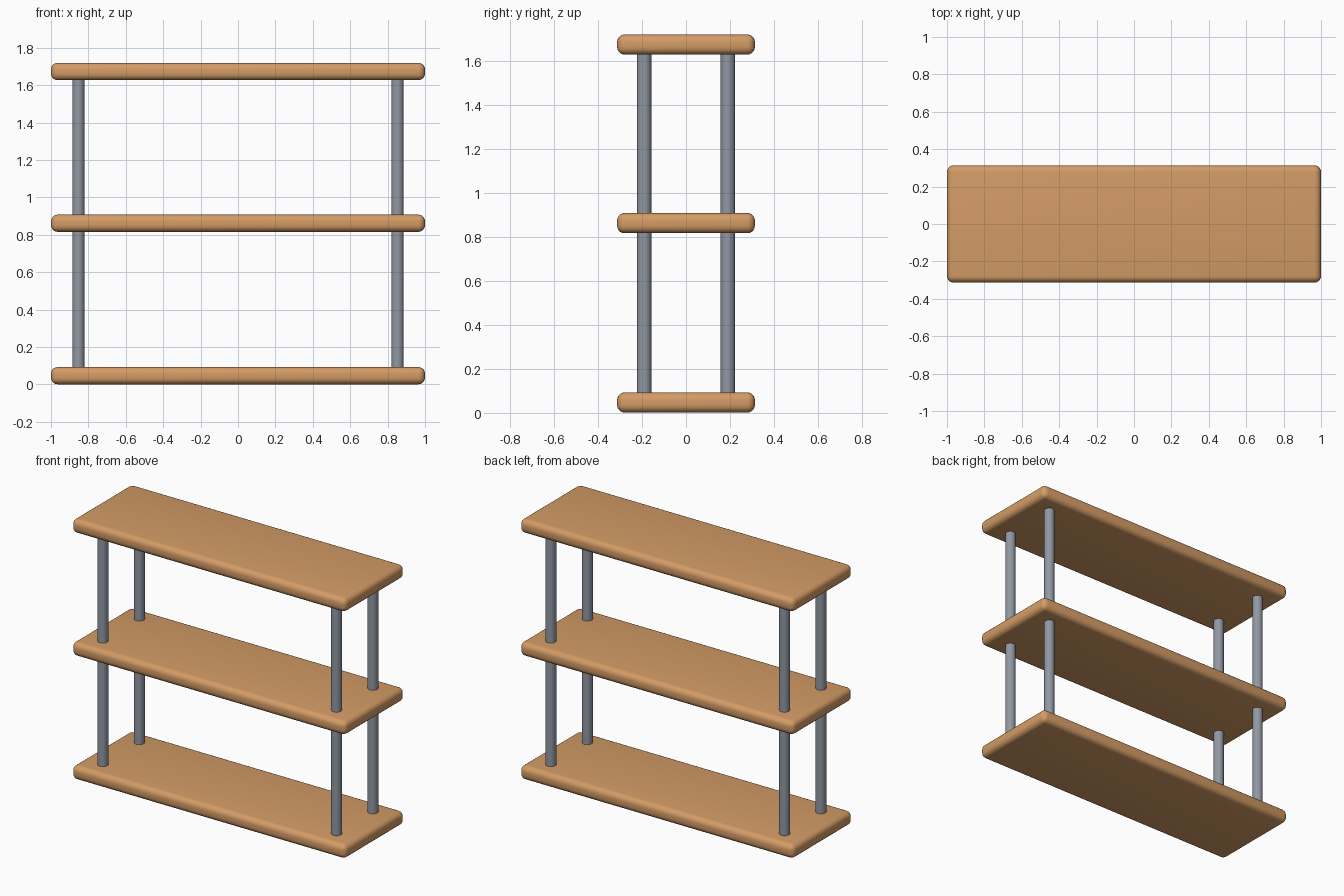
import bpy

if "Cube" in bpy.data.objects:
    bpy.data.objects.remove(bpy.data.objects["Cube"])

WIDTH, DEPTH, THICK = 2.0, 0.626, 0.092
SHELF_Z = {"bottom_shelf": 0.047, "middle_shelf": 0.862, "top_shelf": 1.673}
POST_X, POST_Y, POST_R = 0.853, 0.19, 0.0325


def material(name, color):
    m = bpy.data.materials.new(name)
    m.diffuse_color = (*color, 1.0)
    m.use_nodes = True
    m.node_tree.nodes["Principled BSDF"].inputs["Base Color"].default_value = m.diffuse_color
    return m


wood = material("warm wood", (0.658, 0.332, 0.133))
metal = material("grey metal", (0.283, 0.314, 0.366))


def finish(obj, name, mat):
    obj.name = name
    obj.data.materials.append(mat)
    bpy.ops.object.shade_smooth_by_angle(angle=0.7)


# Rounded shelf boards
for name, z in SHELF_Z.items():
    bpy.ops.mesh.primitive_cube_add(size=1, location=(0, 0, z))
    shelf = bpy.context.object
    shelf.scale = (WIDTH, DEPTH, THICK)
    bpy.ops.object.transform_apply(location=False, rotation=False, scale=True)
    bevel = shelf.modifiers.new("rounded_edges", "BEVEL")
    bevel.width = 0.035
    bevel.segments = 5
    bpy.ops.object.modifier_apply(modifier=bevel.name)
    finish(shelf, name, wood)

# Round posts between each pair of shelves, ends set into the boards
levels = list(SHELF_Z.values())
for tier, low, high in (("lower", *levels[:2]), ("upper", *levels[1:])):
    for side, sx in (("left", -1), ("right", 1)):
        for face, sy in (("front", -1), ("back", 1)):
            bpy.ops.mesh.primitive_cylinder_add(
                vertices=32, radius=POST_R, depth=high - low - 0.06,
                location=(sx * POST_X, sy * POST_Y, (low + high) / 2))
            finish(bpy.context.object, f"{tier}_{face}_{side}_post", metal)
